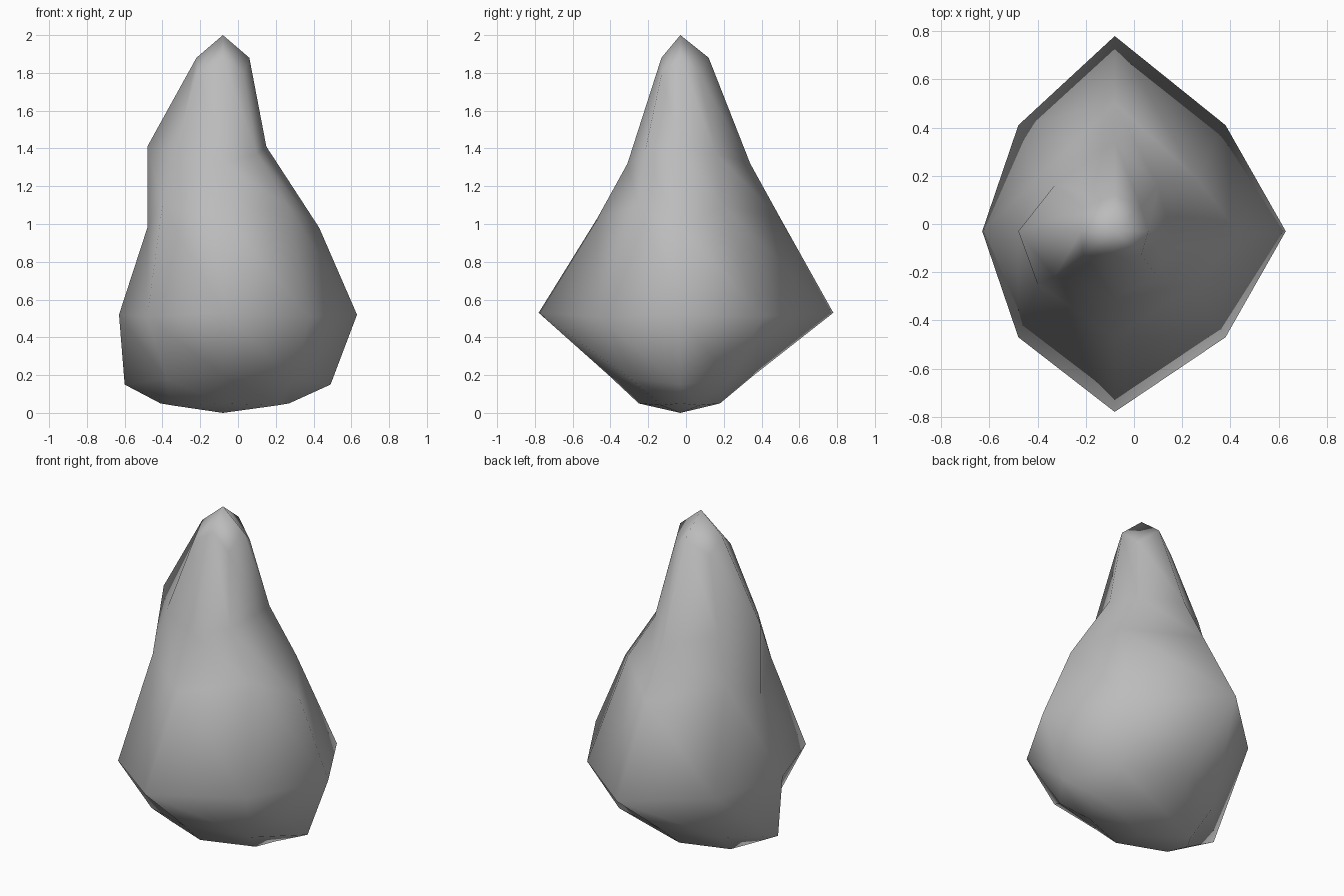
import bpy
import bmesh

cube = bpy.data.objects.get("Cube")
if cube:
    bpy.data.objects.remove(cube, do_unlink=True)

CENTRE_X, CENTRE_Y = -0.08, -0.03

# Each ring, top to bottom:
# (right x, left x, side z), (diagonal right x, left x, y reach, z), (back y, front y, z)
RINGS = [
    ((-.22, .06, 1.88), (-.21, .03, .10, 1.79), (.12, -.13, 1.88)),
    ((-.48, .15, 1.41), (-.33, .10, .19, 1.37), (.34, -.31, 1.32)),
    ((-.48, .43, .98), (-.40, .26, .22, 1.1), (.50, -.47, 1.03)),
    ((-.63, .63, .52), (-.48, .38, .44, .51), (.78, -.78, .53)),
    ((-.60, .49, .15), (-.38, .29, .26, .18), (.36, -.41, .2)),
    ((-.41, .27, .05), (-.35, .21, .10, .04), (.18, -.25, .05)),
]


def ring_points(side, diagonal, ends):
    low, high, z = side
    d_low, d_high, reach, dz = diagonal
    back, front, ez = ends
    return [
        (high, CENTRE_Y, z), (d_high, CENTRE_Y + reach, dz),
        (CENTRE_X, back, ez), (d_low, CENTRE_Y + reach, dz),
        (low, CENTRE_Y, z), (d_low, CENTRE_Y - reach, dz),
        (CENTRE_X, front, ez), (d_high, CENTRE_Y - reach, dz),
    ]


# Skin the rings and close both ends with a fan
bm = bmesh.new()
loops = [[bm.verts.new(p) for p in ring_points(*ring)] for ring in RINGS]
top = bm.verts.new((CENTRE_X, CENTRE_Y, 2))
bottom = bm.verts.new((CENTRE_X, CENTRE_Y, 0))
count = len(loops[0])
for i in range(count):
    j = (i + 1) % count
    bm.faces.new((top, loops[0][i], loops[0][j]))
    bm.faces.new((bottom, loops[-1][j], loops[-1][i]))
    for upper, lower in zip(loops, loops[1:]):
        bm.faces.new((upper[i], lower[i], lower[j], upper[j]))
bmesh.ops.recalc_face_normals(bm, faces=bm.faces)
for face in bm.faces:
    face.smooth = True

mesh = bpy.data.meshes.new("pear_shaped_rock")
bm.to_mesh(mesh)
bm.free()
rock = bpy.data.objects.new("pear_shaped_rock", mesh)
bpy.context.collection.objects.link(rock)

# Plain stone colour
grey = bpy.data.materials.new("stone_grey")
grey.use_nodes = True
colour = (.5, .5, .5, 1)
grey.diffuse_color = colour
grey.node_tree.nodes["Principled BSDF"].inputs["Base Color"].default_value = colour
mesh.materials.append(grey)
